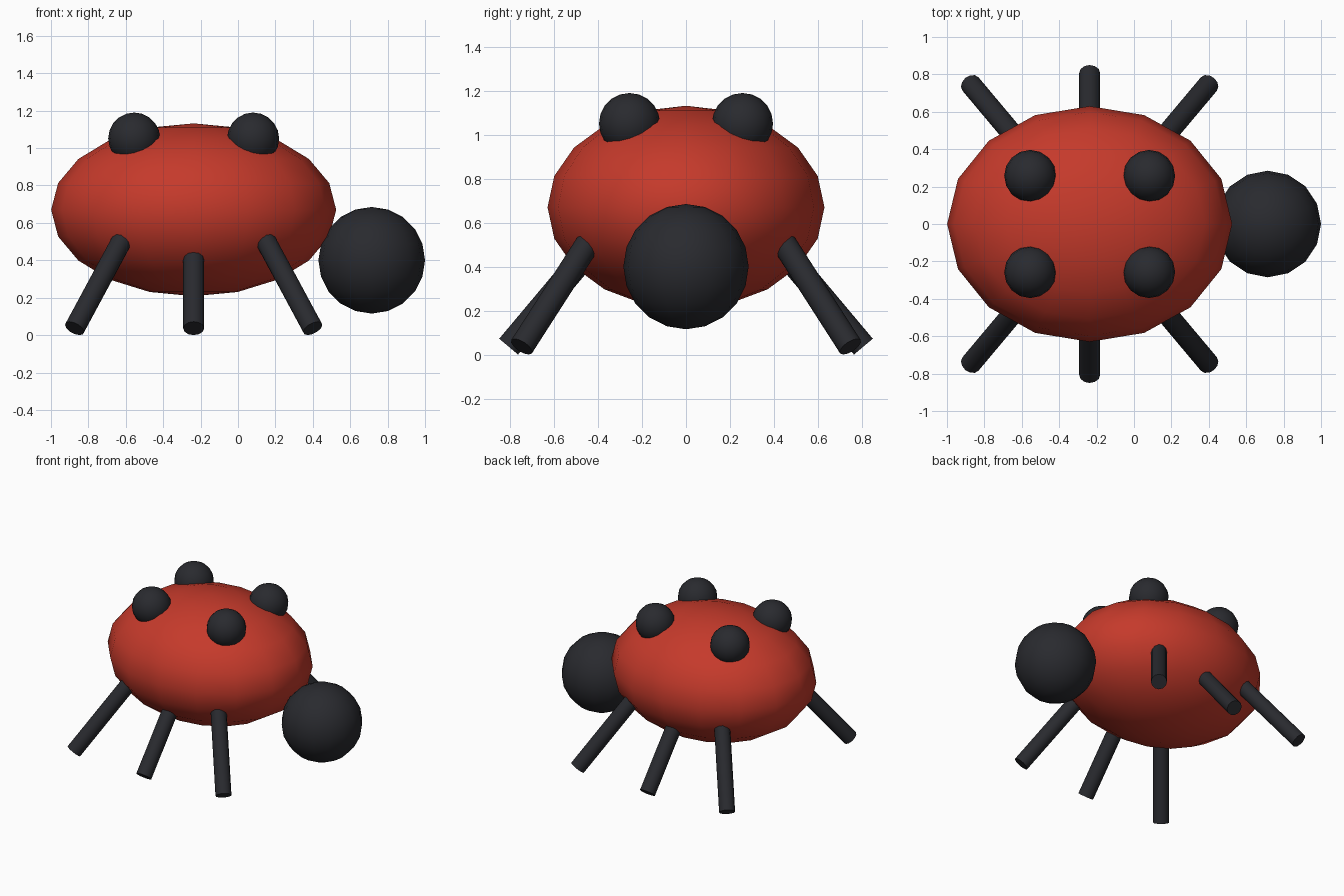
import bpy
from math import radians
from mathutils import Vector

if "Cube" in bpy.data.objects:
    bpy.data.objects.remove(bpy.data.objects["Cube"])


def material(name, rgb):
    m = bpy.data.materials.new(name)
    m.diffuse_color = (*rgb, 1)
    m.use_nodes = True
    m.node_tree.nodes["Principled BSDF"].inputs["Base Color"].default_value = m.diffuse_color
    return m


red = material("red shell", (0.56, 0.042, 0.024))
black = material("black", (0.022, 0.023, 0.028))


def finish(name, mat, angle):
    ob = bpy.context.object
    ob.name = name
    ob.data.materials.append(mat)
    bpy.ops.object.shade_smooth_by_angle(angle=radians(angle))
    return ob


def ball(name, centre, radii, mat):
    bpy.ops.mesh.primitive_uv_sphere_add(segments=16, ring_count=10, radius=1, location=centre)
    bpy.context.object.scale = radii
    bpy.ops.object.transform_apply(location=False, rotation=False, scale=True)
    return finish(name, mat, 60)


def leg(name, foot, hip, radius=0.056):
    foot, hip = Vector(foot), Vector(hip)
    axis = hip - foot
    bpy.ops.mesh.primitive_cylinder_add(vertices=12, radius=radius, depth=axis.length,
                                        location=(foot + hip) / 2)
    bpy.context.object.rotation_euler = axis.to_track_quat('Z', 'Y').to_euler()
    return finish(name, black, 40)


BODY_X = -0.237

# Body and head
ball("body", (BODY_X, 0, 0.67), (0.762, 0.63, 0.462), red)
ball("head", (0.715, 0, 0.40), (0.285, 0.285, 0.285), black)

for side, label in ((-1, "right"), (1, "left")):
    # Spots on the back
    for end, where in ((-1, "rear"), (1, "front")):
        ball(f"{where}_{label}_spot", (BODY_X + end * 0.318, side * 0.257, 1.051),
             (0.139, 0.139, 0.139), black)

    # Legs: splayed at the corners, straight out in the middle
    for end, where in ((-1, "rear"), (0, "middle"), (1, "front")):
        if end:
            foot = (BODY_X + end * 0.637, side * 0.748, 0.036)
            step = Vector((-end * 0.413, -side * 0.492, 0.766))
        else:
            foot = (BODY_X, side * 0.807, 0.036)
            step = Vector((0, -side * 0.643, 0.766))
        leg(f"{where}_{label}_leg", foot, Vector(foot) + step * 0.7)
